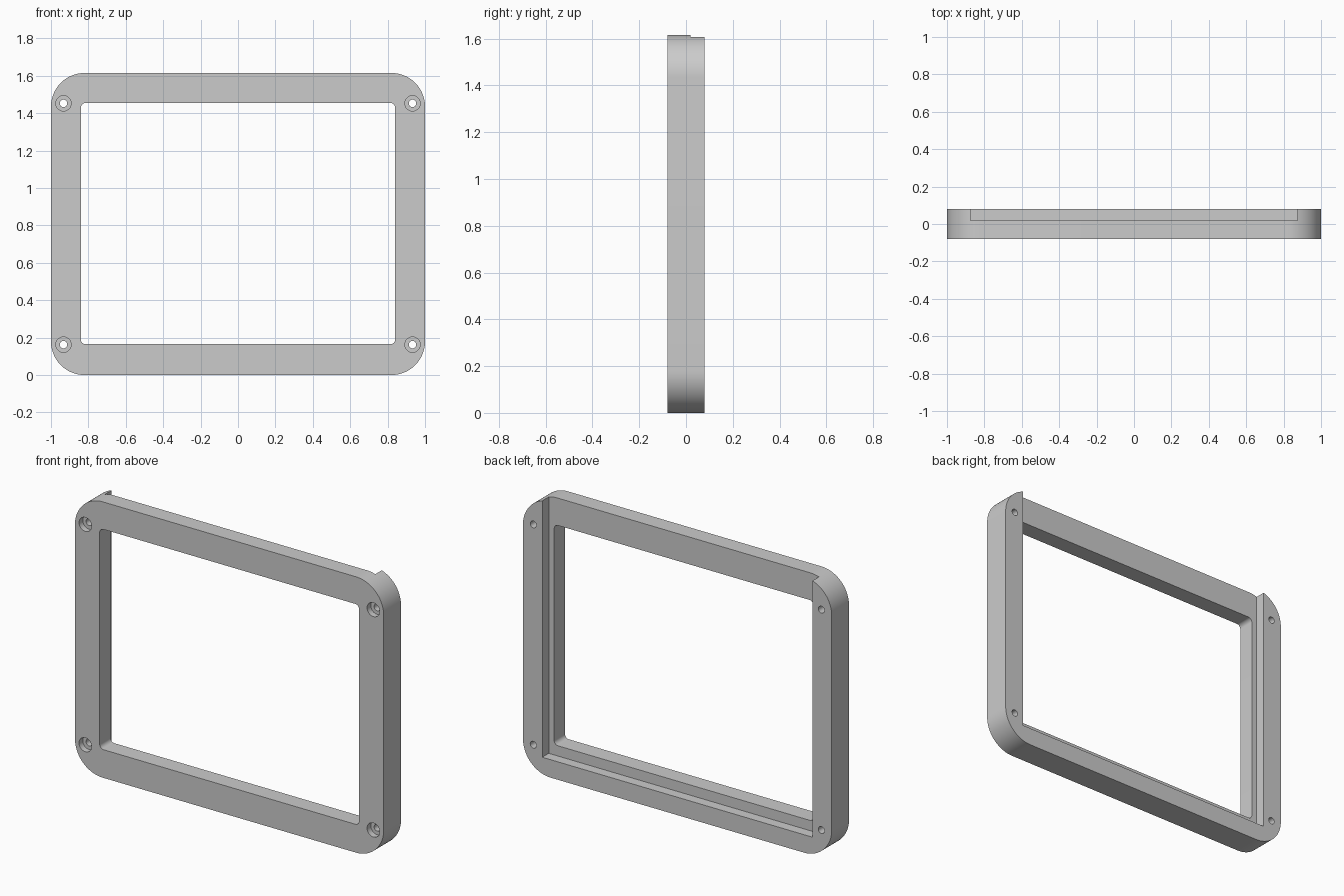
import bpy, bmesh, math
from mathutils import Matrix

old = bpy.data.objects.get("Cube")
if old:
    bpy.data.objects.remove(old, do_unlink=True)

WIDTH, HEIGHT, DEPTH = 2.0, 1.615, 0.16
FRONT, BACK = -DEPTH / 2, DEPTH / 2
MID = HEIGHT / 2

grey = bpy.data.materials.new("plain grey")
grey.use_nodes = True
colour = (0.6, 0.6, 0.6, 1)
grey.diffuse_color = colour
grey.node_tree.nodes["Principled BSDF"].inputs["Base Color"].default_value = colour


def rounded_rect(half_w, z0, z1, radius, steps):
    """Outline in x and z with rounded corners."""
    points = []
    corners = [(1, z1 - radius), (-1, z1 - radius), (-1, z0 + radius), (1, z0 + radius)]
    for quarter, (side, cz) in enumerate(corners):
        for i in range(steps + 1):
            a = math.pi / 2 * (quarter + i / steps)
            points.append((side * (half_w - radius) + radius * math.cos(a),
                           cz + radius * math.sin(a)))
    return points


def circle(cx, cz, radius, steps=32):
    return [(cx + radius * math.cos(math.tau * i / steps),
             cz + radius * math.sin(math.tau * i / steps)) for i in range(steps)]


def prism(name, outline, y0, y1):
    """Extrude an x-z outline from y0 to y1."""
    bm = bmesh.new()
    face = bm.faces.new([bm.verts.new((x, y0, z)) for x, z in outline])
    grown = bmesh.ops.extrude_face_region(bm, geom=[face])
    verts = [g for g in grown["geom"] if isinstance(g, bmesh.types.BMVert)]
    bmesh.ops.translate(bm, verts=verts, vec=(0, y1 - y0, 0))
    bmesh.ops.recalc_face_normals(bm, faces=bm.faces)
    mesh = bpy.data.meshes.new(name)
    bm.to_mesh(mesh)
    bm.free()
    obj = bpy.data.objects.new(name, mesh)
    bpy.context.collection.objects.link(obj)
    mesh.materials.append(grey)
    return obj


def cut(target, cutter):
    """Subtract the cutter, then discard it."""
    cutter.hide_render = True
    mod = target.modifiers.new("cut", 'BOOLEAN')
    mod.operation = 'DIFFERENCE'
    mod.solver = 'EXACT'
    mod.object = cutter
    bpy.ops.object.select_all(action='DESELECT')
    bpy.context.view_layer.objects.active = target
    target.select_set(True)
    bpy.ops.object.modifier_apply(modifier=mod.name)
    bpy.data.objects.remove(cutter, do_unlink=True)


# Rounded outer body
frame = prism("bezel_frame", rounded_rect(WIDTH / 2, 0, HEIGHT, 0.18, 24), FRONT, BACK)

# Window opening
cut(frame, prism("window_cutter", rounded_rect(0.84, 0.165, 1.455, 0.025, 8),
                 FRONT - 0.1, BACK + 0.1))

# Rear panel recess, open at the top
recess = [(-0.875, 0.105), (0.875, 0.105), (0.875, HEIGHT + 0.1), (-0.875, HEIGHT + 0.1)]
cut(frame, prism("recess_cutter", recess, 0.02, BACK + 0.1))

# Counterbored screw holes in the corners
for sx in (-1, 1):
    for sz in (-1, 1):
        x, z = sx * 0.933, MID + sz * 0.645
        cut(frame, prism("counterbore_cutter", circle(x, z, 0.041), FRONT - 0.1, FRONT + 0.035))
        cut(frame, prism("hole_cutter", circle(x, z, 0.02), FRONT - 0.1, BACK + 0.1))

# Smooth the rounded walls, keep the edges crisp
bpy.ops.object.select_all(action='DESELECT')
bpy.context.view_layer.objects.active = frame
frame.select_set(True)
bpy.ops.object.shade_smooth_by_angle(angle=math.radians(30))
